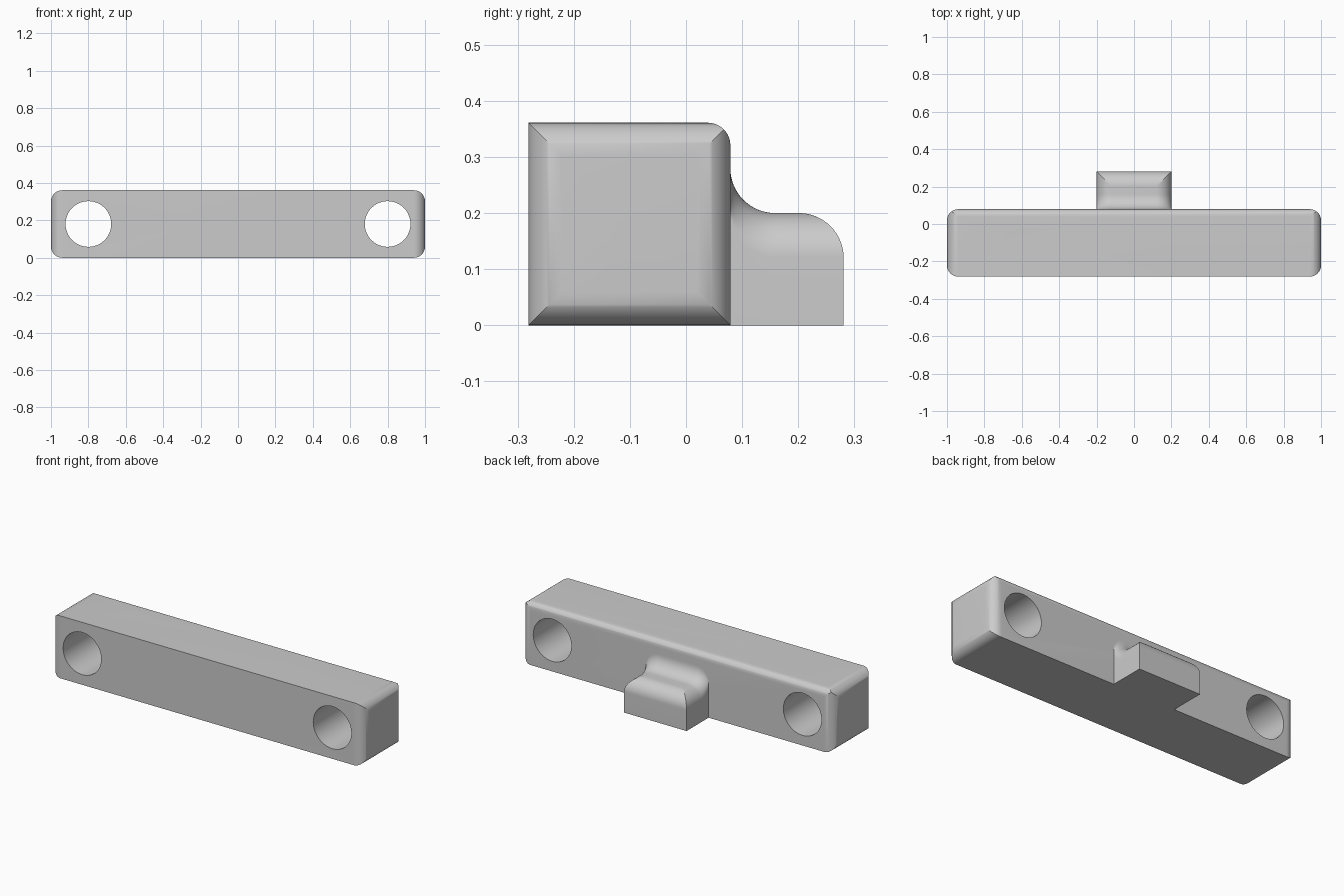
import bpy, bmesh, math
from mathutils import Vector

if "Cube" in bpy.data.objects:
    bpy.data.objects.remove(bpy.data.objects["Cube"])

LEN, Y0, Y1, TOP = 1.0, -0.281, 0.079, 0.361   # bar half length, front, back, height
R_END, R_BACK, R_HOLE = 0.06, 0.04, 0.122
SEG = 16

grey = bpy.data.materials.new("plain grey")
grey.diffuse_color = (0.6, 0.6, 0.6, 1)
grey.use_nodes = True
grey.node_tree.nodes["Principled BSDF"].inputs["Base Color"].default_value = grey.diffuse_color


def finish(name, bm):
    bmesh.ops.recalc_face_normals(bm, faces=bm.faces)
    me = bpy.data.meshes.new(name)
    bm.to_mesh(me)
    bm.free()
    me.materials.append(grey)
    ob = bpy.data.objects.new(name, me)
    bpy.context.collection.objects.link(ob)
    return ob


def smooth(ob):
    bpy.ops.object.select_all(action='DESELECT')
    ob.select_set(True)
    bpy.context.view_layer.objects.active = ob
    bpy.ops.object.shade_smooth_by_angle(angle=math.radians(30))


def rounded_rect(a0, a1, b0, b1, radii):
    """Outline from the low corner, counter-clockwise, one radius per corner."""
    pts = []
    corners = [(a0, b0, 1, 1), (a1, b0, -1, 1), (a1, b1, -1, -1), (a0, b1, 1, -1)]
    for k, ((a, b, sa, sb), r) in enumerate(zip(corners, radii)):
        if r == 0:
            pts.append((a, b))
            continue
        for i in range(SEG + 1):
            t = math.pi + k * math.pi / 2 + i * math.pi / 2 / SEG
            pts.append((a + sa * r + r * math.cos(t), b + sb * r + r * math.sin(t)))
    return pts


def prism(name, pts, place, lo, hi):
    """Extrude an outline; place(a, b, h) gives the 3D point."""
    bm = bmesh.new()
    low = [bm.verts.new(place(a, b, lo)) for a, b in pts]
    high = [bm.verts.new(place(a, b, hi)) for a, b in pts]
    bm.faces.new(low)
    bm.faces.new(high)
    n = len(pts)
    for i in range(n):
        j = (i + 1) % n
        bm.faces.new((low[i], low[j], high[j], high[i]))
    return finish(name, bm)


def boolean(ob, cutter, op):
    mod = ob.modifiers.new(op, 'BOOLEAN')
    mod.operation, mod.solver, mod.object = op, 'EXACT', cutter
    bpy.context.view_layer.objects.active = ob
    bpy.ops.object.modifier_apply(modifier=mod.name)
    bpy.data.objects.remove(cutter, do_unlink=True)


# Bar: front outline, trimmed by the plan and side outlines
bar = prism("bar", rounded_rect(-LEN, LEN, 0, TOP, [R_END] * 4),
            lambda a, b, h: (a, h, b), Y0, Y1)
boolean(bar, prism("plan", rounded_rect(-LEN, LEN, Y0, Y1, [R_END] * 4),
                   lambda a, b, h: (a, b, h), -0.1, 0.5), 'INTERSECT')
boolean(bar, prism("side", rounded_rect(Y0, Y1, 0, TOP, [0, 0, R_BACK, 0]),
                   lambda a, b, h: (h, a, b), -1.1, 1.1), 'INTERSECT')

# Two round holes from front to back
for x in (-0.8, 0.8):
    ring = [(x + R_HOLE * math.cos(i * math.tau / 64),
             TOP / 2 + R_HOLE * math.sin(i * math.tau / 64)) for i in range(64)]
    boolean(bar, prism("hole", ring, lambda a, b, h: (a, h, b), -0.5, 0.5), 'DIFFERENCE')
smooth(bar)

# Tab: rounded top, mitred corners, concave blend up to the bar
W, YE, H, R = 0.2, 0.281, 0.2, 0.08
arc = [(R * math.sin(i * math.pi / 2 / SEG), R * (1 - math.cos(i * math.pi / 2 / SEG)))
       for i in range(SEG + 1)]                      # (run, drop)
half = [(W - R + run, drop) for run, drop in arc]
xs = [(-x, d) for x, d in reversed(half)] + half
ys = [(Y1 + R - run, 0, drop) for run, drop in reversed(arc)]   # (y, drop, rise)
ys += [(YE - R + run, drop, 0) for run, drop in arc]

bm = bmesh.new()
top = [[bm.verts.new((x, y, H - max(dx, dy) + rise)) for y, dy, rise in ys] for x, dx in xs]
nx, ny = len(xs), len(ys)
for i in range(nx - 1):
    for j in range(ny - 1):
        a, b, c, d = top[i][j], top[i + 1][j], top[i + 1][j + 1], top[i][j + 1]
        # split each cell along the mitre direction
        tris = ((a, b, c), (a, c, d)) if i >= nx // 2 else ((a, b, d), (b, c, d))
        for t in tris:
            bm.faces.new(t)
rim = [top[i][0] for i in range(nx)] + [top[-1][j] for j in range(1, ny)]
rim += [top[i][-1] for i in range(nx - 2, -1, -1)] + [top[0][j] for j in range(ny - 2, 0, -1)]
base = [bm.verts.new((v.co.x, v.co.y, 0)) for v in rim]
for i in range(len(rim)):
    j = (i + 1) % len(rim)
    bm.faces.new((base[i], base[j], rim[j], rim[i]))
bm.faces.new(base)
smooth(finish("tab", bm))
